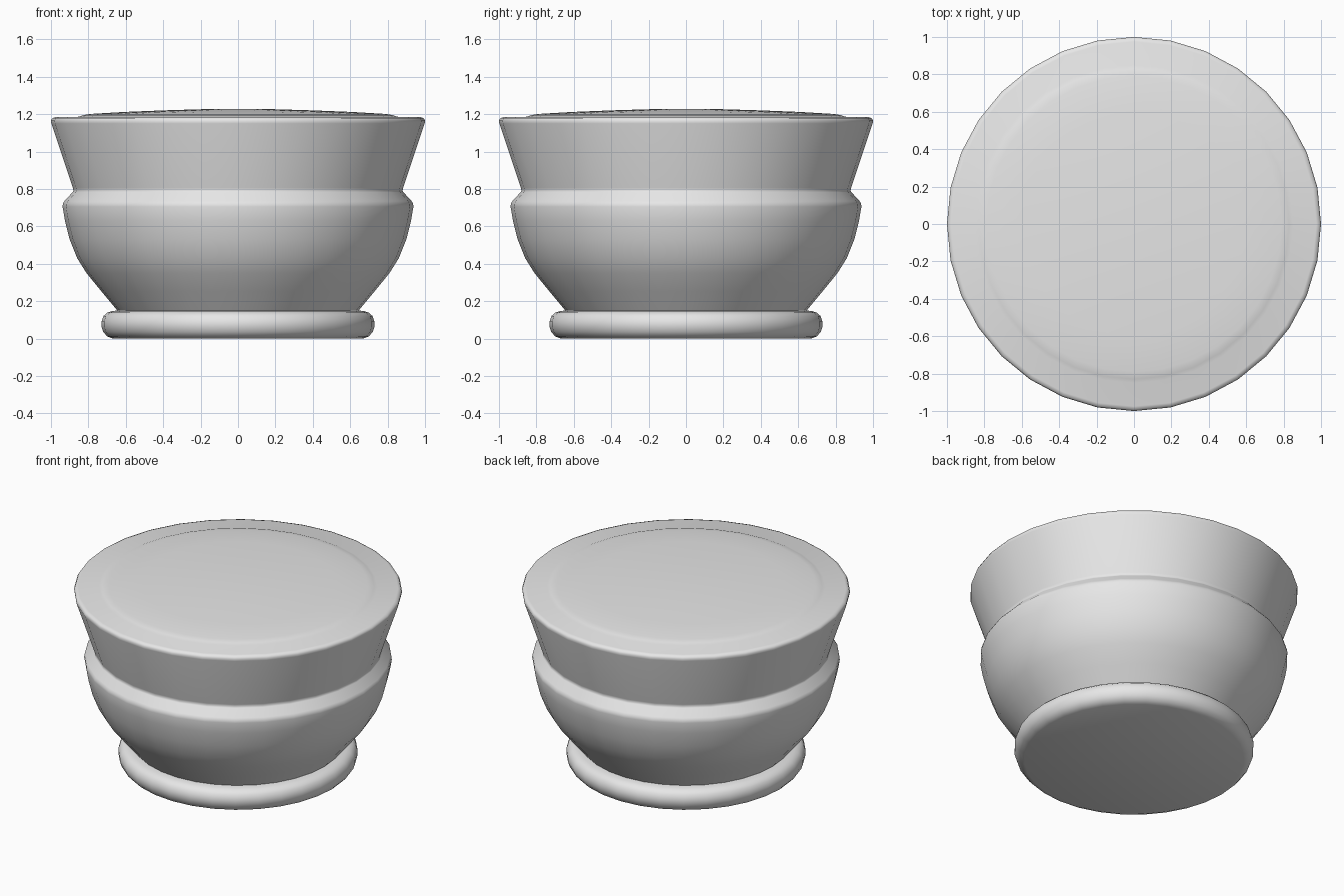
import bpy, bmesh, math

if "Cube" in bpy.data.objects:
    bpy.data.objects.remove(bpy.data.objects["Cube"])

mat = bpy.data.materials.new("light_grey")
mat.diffuse_color = (0.8, 0.8, 0.8, 1)
mat.use_nodes = True
mat.node_tree.nodes["Principled BSDF"].inputs["Base Color"].default_value = mat.diffuse_color
N = 32


def lathe(name, profile, angle=35):
    """Spin an (r, z) profile from axis to axis around z."""
    bm = bmesh.new()
    rings = []
    for r, z in profile:
        if r == 0:
            rings.append([bm.verts.new((0, 0, z))])
        else:
            rings.append([bm.verts.new((r * math.cos(2 * math.pi * i / N),
                                        r * math.sin(2 * math.pi * i / N), z)) for i in range(N)])
    for a, b in zip(rings, rings[1:]):
        for i in range(N):
            j = (i + 1) % N
            if len(a) == 1:
                bm.faces.new((a[0], b[j], b[i]))
            elif len(b) == 1:
                bm.faces.new((a[i], a[j], b[0]))
            else:
                bm.faces.new((a[i], a[j], b[j], b[i]))
    bmesh.ops.recalc_face_normals(bm, faces=bm.faces)
    me = bpy.data.meshes.new(name)
    bm.to_mesh(me)
    bm.free()
    ob = bpy.data.objects.new(name, me)
    bpy.context.collection.objects.link(ob)
    me.materials.append(mat)
    bpy.ops.object.select_all(action='DESELECT')
    ob.select_set(True)
    bpy.context.view_layer.objects.active = ob
    bpy.ops.object.shade_smooth_by_angle(angle=math.radians(angle))


# whole pot: rounded foot, bowl, stepped collar, flared rim and low domed top
lathe("pot", [
    (0, 0), (0.67, 0), (0.70, 0.012), (0.72, 0.035), (0.73, 0.065), (0.73, 0.09),
    (0.72, 0.12), (0.70, 0.138), (0.675, 0.147), (0.645, 0.15),
    (0.73, 0.252), (0.81, 0.35), (0.86, 0.43), (0.90, 0.53), (0.925, 0.63), (0.938, 0.705),
    (0.936, 0.722), (0.928, 0.735),
    (0.885, 0.782), (0.88, 0.79), (0.883, 0.805),
    (0.998, 1.15), (1.0, 1.165), (0.993, 1.178), (0.975, 1.184),
    (0.85, 1.186), (0.83, 1.194), (0.79, 1.201), (0.60, 1.212), (0.40, 1.220),
    (0.20, 1.226), (0, 1.227)], 45)
